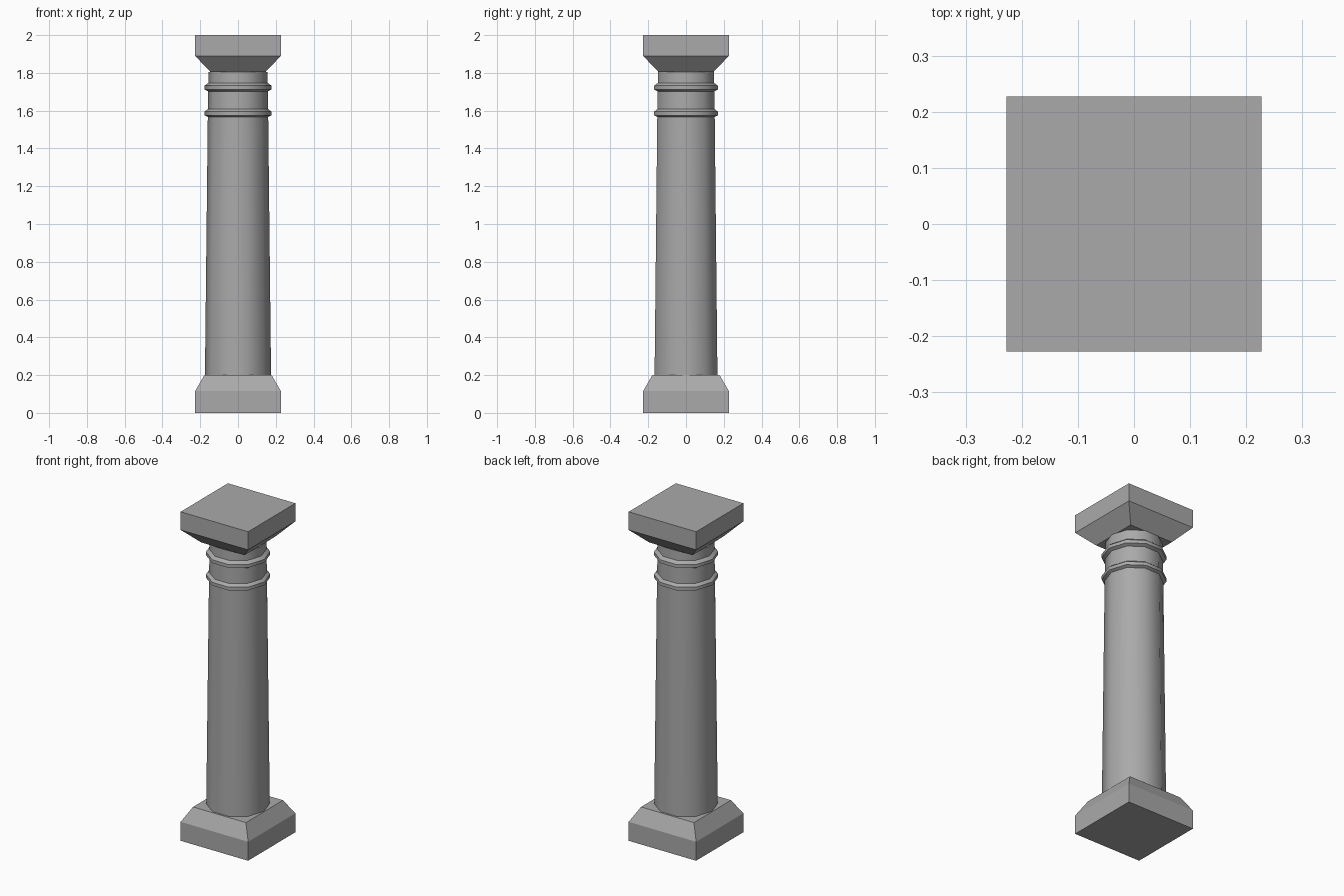
import bpy
import bmesh
from math import cos, sin, pi, radians

cube = bpy.data.objects.get("Cube")
if cube:
    bpy.data.objects.remove(cube, do_unlink=True)

STONE = (0.4, 0.4, 0.4, 1)
stone = bpy.data.materials.new("grey stone")
stone.use_nodes = True
stone.diffuse_color = STONE
stone.node_tree.nodes["Principled BSDF"].inputs["Base Color"].default_value = STONE


def loft(name, profile, sides, turn=0.0, caps=True, smooth=False):
    """Stack regular polygons of (radius, height) and skin them."""
    bm = bmesh.new()
    rings = []
    for r, z in profile:
        angles = [turn + 2 * pi * i / sides for i in range(sides)]
        rings.append([bm.verts.new((r * cos(a), r * sin(a), z)) for a in angles])
    for low, high in zip(rings, rings[1:]):
        for i in range(sides):
            j = (i + 1) % sides
            bm.faces.new((low[i], low[j], high[j], high[i]))
    if caps:
        bm.faces.new(rings[0][::-1])
        bm.faces.new(rings[-1])
    mesh = bpy.data.meshes.new(name)
    bm.to_mesh(mesh)
    bm.free()
    mesh.materials.append(stone)
    obj = bpy.data.objects.new(name, mesh)
    bpy.context.collection.objects.link(obj)
    if smooth:
        bpy.ops.object.select_all(action='DESELECT')
        obj.select_set(True)
        bpy.context.view_layer.objects.active = obj
        bpy.ops.object.shade_smooth_by_angle(angle=radians(40))
    return obj


def block(name, profile):
    """Square block from (half width, height) pairs."""
    return loft(name, [(h * 2 ** 0.5, z) for h, z in profile], 4, turn=pi / 4)


# Square base and capital with sloping shoulders
block("base", [(0.227, 0), (0.227, 0.115), (0.178, 0.2)])
block("capital", [(0.146, 1.805), (0.227, 1.89), (0.227, 2)])

# Tapering ten-sided shaft
loft("shaft", [(0.175, 0.2), (0.16, 1.56), (0.156, 1.805)], 10, caps=False, smooth=True)

# Two raised bands around the neck
for name, z in (("lower_band", 1.565), ("upper_band", 1.702)):
    profile = [(0.157, z), (0.177, z + 0.01), (0.177, z + 0.03), (0.157, z + 0.045)]
    loft(name, profile, 10, caps=False, smooth=True)
